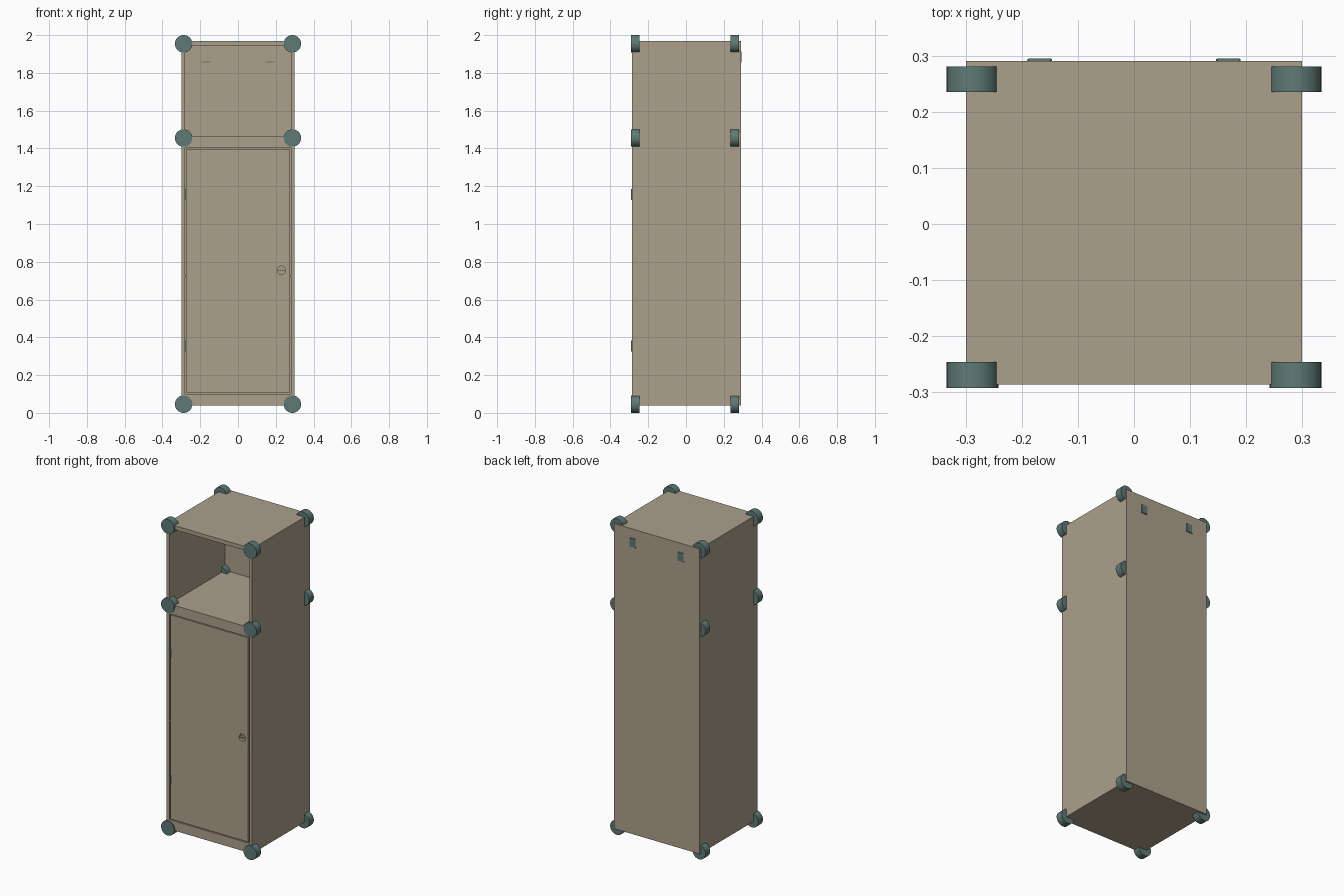
import bpy, math

if "Cube" in bpy.data.objects:
    bpy.data.objects.remove(bpy.data.objects["Cube"])


def material(name, rgb):
    m = bpy.data.materials.new(name)
    m.diffuse_color = (*rgb, 1)
    m.use_nodes = True
    m.node_tree.nodes["Principled BSDF"].inputs["Base Color"].default_value = m.diffuse_color
    return m


BROWN = material("warm_brown", (0.413, 0.352, 0.263))
TEAL = material("grey_teal", (0.114, 0.195, 0.181))


def box(name, x, y, z, mat=BROWN):
    """Box from (min, max) ranges."""
    bpy.ops.mesh.primitive_cube_add(size=1)
    o = bpy.context.object
    o.name = name
    r = (x, y, z)
    for v in o.data.vertices:
        v.co = [r[i][0] + (v.co[i] + 0.5) * (r[i][1] - r[i][0]) for i in range(3)]
    o.data.materials.append(mat)
    return o


def disc(name, x, z, y, radius, mat, sides=48):
    """Cylinder along y."""
    bpy.ops.mesh.primitive_cylinder_add(
        vertices=sides, radius=radius, depth=y[1] - y[0],
        location=(x, sum(y) / 2, z), rotation=(math.pi / 2, 0, 0))
    o = bpy.context.object
    o.name = name
    o.data.materials.append(mat)
    bpy.ops.object.shade_smooth_by_angle(angle=math.radians(35))
    return o


F, B = -0.286, 0.291      # front and back planes
BI = 0.272                # inner face of the back

# Carcass panels
box("left_side", (-0.30, -0.28), (F, BI), (0.04, 1.97))
box("right_side", (0.28, 0.30), (F, BI), (0.04, 1.97))
box("back_panel", (-0.30, 0.30), (BI, B), (0.04, 1.97))
box("top_panel", (-0.28, 0.28), (F, BI), (1.945, 1.97))
box("shelf", (-0.28, 0.28), (F, BI), (1.403, 1.465))
box("bottom_panel", (-0.28, 0.28), (F, BI), (0.04, 0.10))

# Door with a round pull recess crossed by a bar
door = box("door", (-0.272, 0.272), (F, F + 0.025), (0.106, 1.398))
cutter = disc("recess_cutter", 0.23, 0.755, (F - 0.02, F + 0.018), 0.022, BROWN, 32)
cutter.hide_render = True
cutter.hide_viewport = True
cut = door.modifiers.new("pull_recess", "BOOLEAN")
cut.operation = "DIFFERENCE"
cut.object = cutter
box("pull_bar", (0.209, 0.251), (F + 0.002, F + 0.02), (0.753, 0.757))

# Hinges and edge catches
for z in (0.355, 1.155):
    box("hinge", (-0.279, -0.270), (-0.292, -0.265), (z - 0.029, z + 0.029), TEAL)
for x in (-0.276, 0.276):
    box("edge_catch", (x - 0.004, x + 0.004), (F, F + 0.02), (0.722, 0.730), TEAL)

# Round corner connectors
for z in (0.046, 1.455, 1.954):
    for x in (-0.288, 0.288):
        disc("front_connector", x, z, (-0.292, -0.246), 0.046, TEAL)
        disc("back_connector", x, z, (0.235, 0.281), 0.046, TEAL)

# Wall hanging clips on the back
for x in (-0.168, 0.168):
    box("hanging_clip", (x - 0.02, x + 0.02), (B - 0.002, 0.295), (1.86, 1.912), TEAL)
    box("clip_tongue", (x - 0.022, x + 0.022), (BI - 0.003, 0.294), (1.856, 1.861), TEAL)
